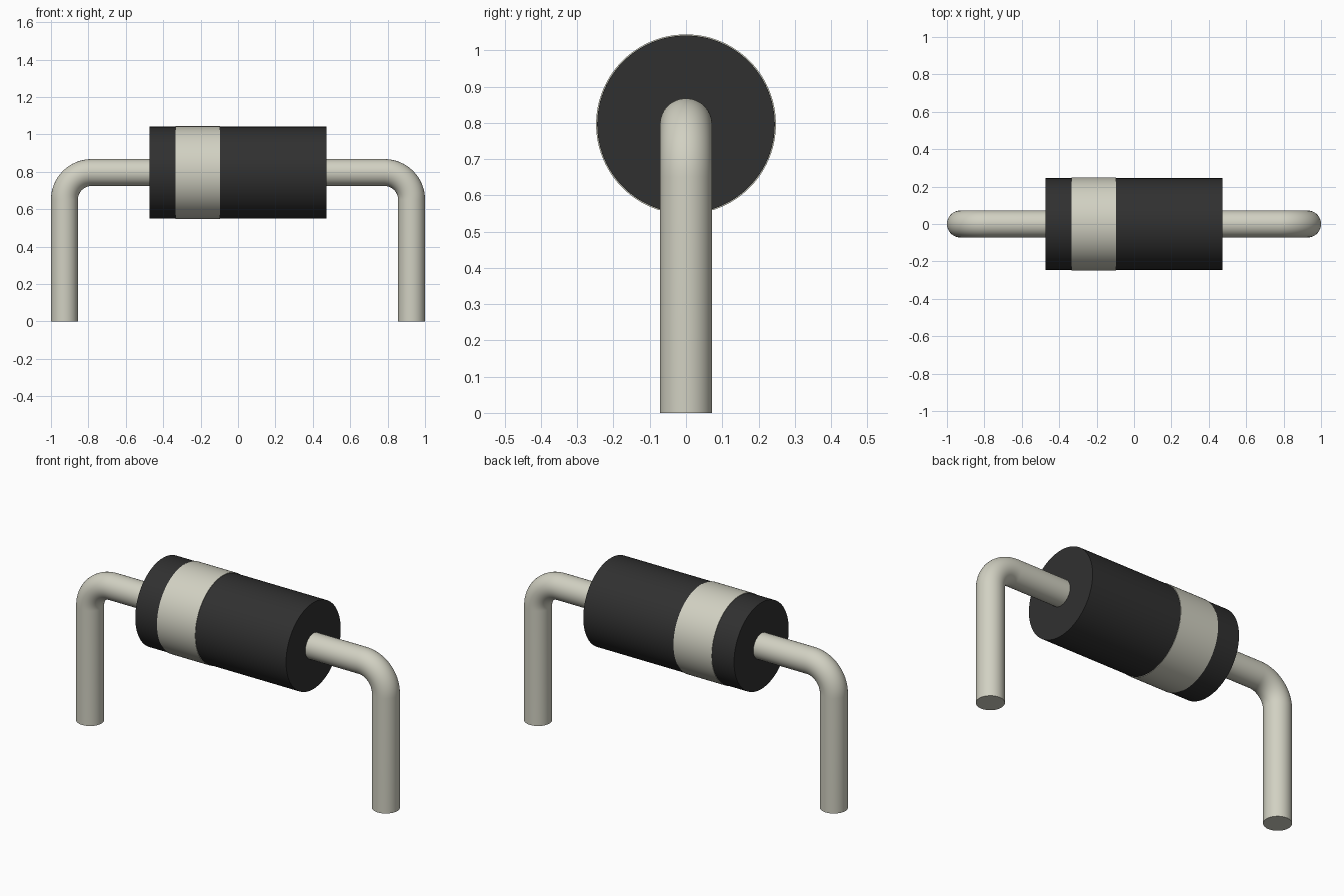
import bpy, bmesh, math
from mathutils import Matrix, Vector

if "Cube" in bpy.data.objects:
    bpy.data.objects.remove(bpy.data.objects["Cube"])

AXIS_Z = 0.796      # height of the body axis
WIRE_R = 0.072
LEG_X = 0.928       # centre of each vertical leg
BEND_R = 0.145


def material(name, rgb):
    m = bpy.data.materials.new(name)
    m.diffuse_color = (*rgb, 1)
    m.use_nodes = True
    m.node_tree.nodes["Principled BSDF"].inputs["Base Color"].default_value = m.diffuse_color
    return m


black = material("black plastic", (0.03, 0.03, 0.03))
metal = material("pale metal", (0.64, 0.635, 0.54))


def finish(name, bm, mat):
    bmesh.ops.recalc_face_normals(bm, faces=bm.faces)
    me = bpy.data.meshes.new(name)
    bm.to_mesh(me)
    bm.free()
    me.materials.append(mat)
    ob = bpy.data.objects.new(name, me)
    bpy.context.collection.objects.link(ob)
    bpy.ops.object.select_all(action='DESELECT')
    ob.select_set(True)
    bpy.context.view_layer.objects.active = ob
    bpy.ops.object.shade_smooth_by_angle(angle=math.radians(35))
    return ob


def cylinder_x(name, x0, x1, radius, mat, caps=True):
    bm = bmesh.new()
    place = Matrix.Translation(((x0 + x1) / 2, 0, AXIS_Z)) @ Matrix.Rotation(math.pi / 2, 4, 'Y')
    bmesh.ops.create_cone(bm, cap_ends=caps, segments=96, radius1=radius,
                          radius2=radius, depth=x1 - x0, matrix=place)
    return finish(name, bm, mat)


def bent_lead(name, side):
    # Path: foot, quarter bend, then into the body
    path = [(LEG_X, 0.0, 0.0)]
    for i in range(17):
        a = math.pi / 2 * i / 16
        path.append((LEG_X - BEND_R + BEND_R * math.cos(a),
                     AXIS_Z - BEND_R + BEND_R * math.sin(a), a))
    path.append((0.46, AXIS_Z, math.pi / 2))
    bm = bmesh.new()
    rings = []
    for x, z, a in path:
        ring = []
        for k in range(48):
            t = 2 * math.pi * k / 48
            out = WIRE_R * math.cos(t)
            ring.append(bm.verts.new(Vector((side * (x + out * math.cos(a)),
                                             WIRE_R * math.sin(t),
                                             z + out * math.sin(a)))))
        rings.append(ring)
    for r0, r1 in zip(rings, rings[1:]):
        for k in range(48):
            n = (k + 1) % 48
            bm.faces.new((r0[k], r0[n], r1[n], r1[k]))
    bm.faces.new(rings[0])
    bm.faces.new(rings[-1])
    return finish(name, bm, metal)


# Body with its polarity band
cylinder_x("body", -0.473, 0.473, 0.245, black)
cylinder_x("polarity_band", -0.335, -0.095, 0.248, metal)

# Leads
bent_lead("left_lead", -1)
bent_lead("right_lead", 1)
